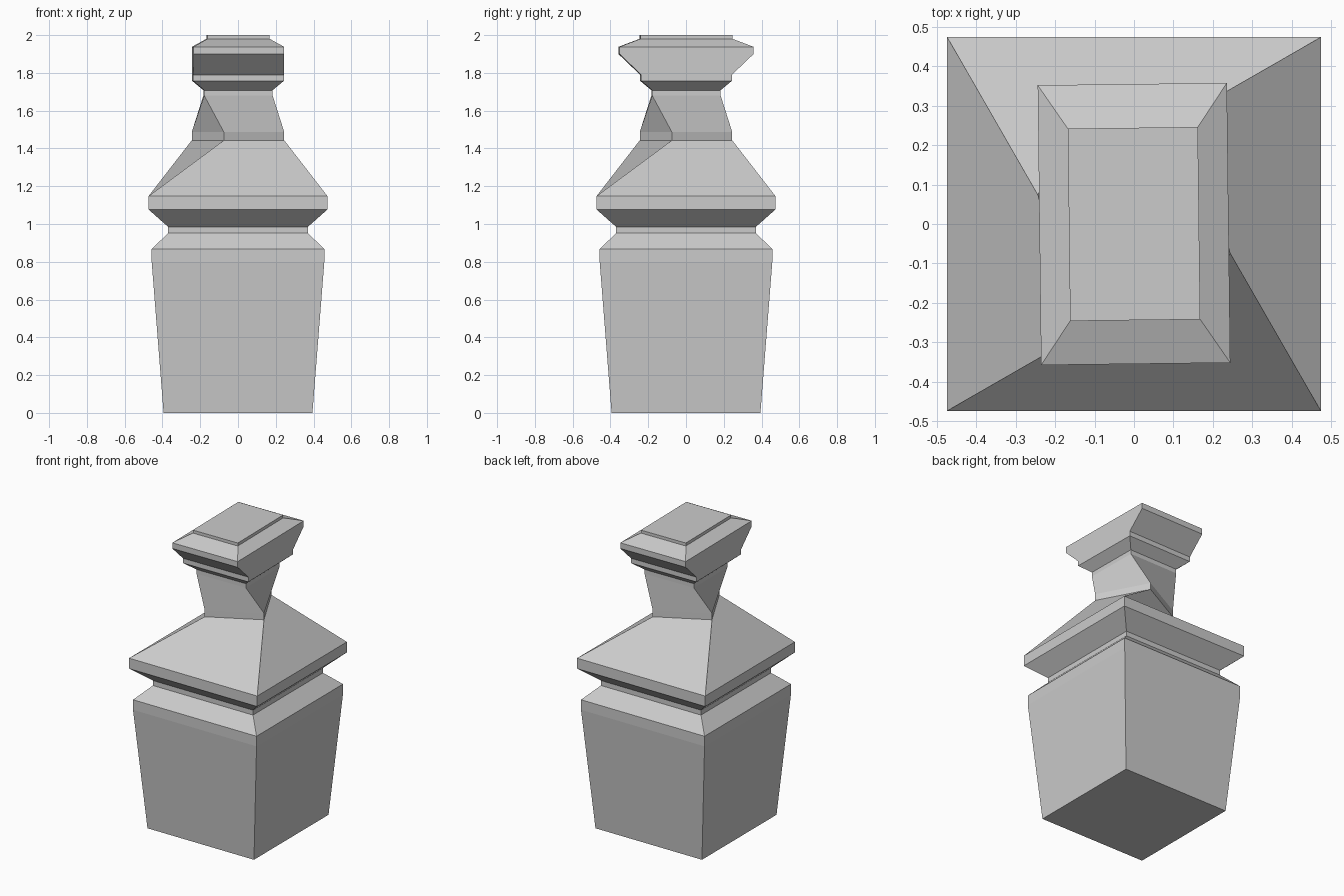
import bpy, bmesh
from math import cos, sin, radians

if "Cube" in bpy.data.objects:
    bpy.data.objects.remove(bpy.data.objects["Cube"])


def loft(name, rings, cap_bottom=False, cap_top=False):
    """Stack rectangular rings (z, half x, half y, turn in degrees)."""
    bm = bmesh.new()
    loops = []
    for z, hx, hy, turn in rings:
        c, s = cos(radians(turn)), sin(radians(turn))
        loops.append([bm.verts.new((c * x * hx - s * y * hy, s * x * hx + c * y * hy, z))
                      for x, y in ((-1, -1), (1, -1), (1, 1), (-1, 1))])
    for lo, hi in zip(loops, loops[1:]):
        for i in range(4):
            j = (i + 1) % 4
            bm.faces.new((lo[i], lo[j], hi[j], hi[i]))
    if cap_bottom:
        bm.faces.new(loops[0][::-1])
    if cap_top:
        bm.faces.new(loops[-1])
    mesh = bpy.data.meshes.new(name)
    bm.to_mesh(mesh)
    bm.free()
    ob = bpy.data.objects.new(name, mesh)
    bpy.context.collection.objects.link(ob)
    return ob


def square(z, h, turn=0):
    return (z, h, h, turn)


TWIST, LEAN = 28, 0.7  # neck foot turn, slight turn of the head

# tapered block with chamfered shoulder
loft("base_block", [square(0, 0.394), square(0.80, 0.457), square(0.867, 0.457),
                    square(0.952, 0.37), square(0.985, 0.37)], cap_bottom=True)

# flared collar whose sloping roof turns into the neck
loft("collar_roof", [square(0.985, 0.37), square(1.077, 0.474), square(1.147, 0.474),
                     square(1.443, 0.181, TWIST)])

# neck that untwists as it rises
loft("twisted_neck", [square(1.443, 0.181, TWIST), square(1.487, 0.181, TWIST),
                      square(1.68, 0.181, LEAN), square(1.708, 0.181, LEAN)])

# head: small ledge, then a block that widens front to back
loft("head", [square(1.708, 0.181, LEAN), square(1.758, 0.24, LEAN), square(1.79, 0.24, LEAN),
              (1.90, 0.24, 0.355, LEAN), (1.938, 0.24, 0.355, LEAN),
              (1.98, 0.165, 0.244, LEAN), (2.0, 0.165, 0.244, LEAN)], cap_top=True)
